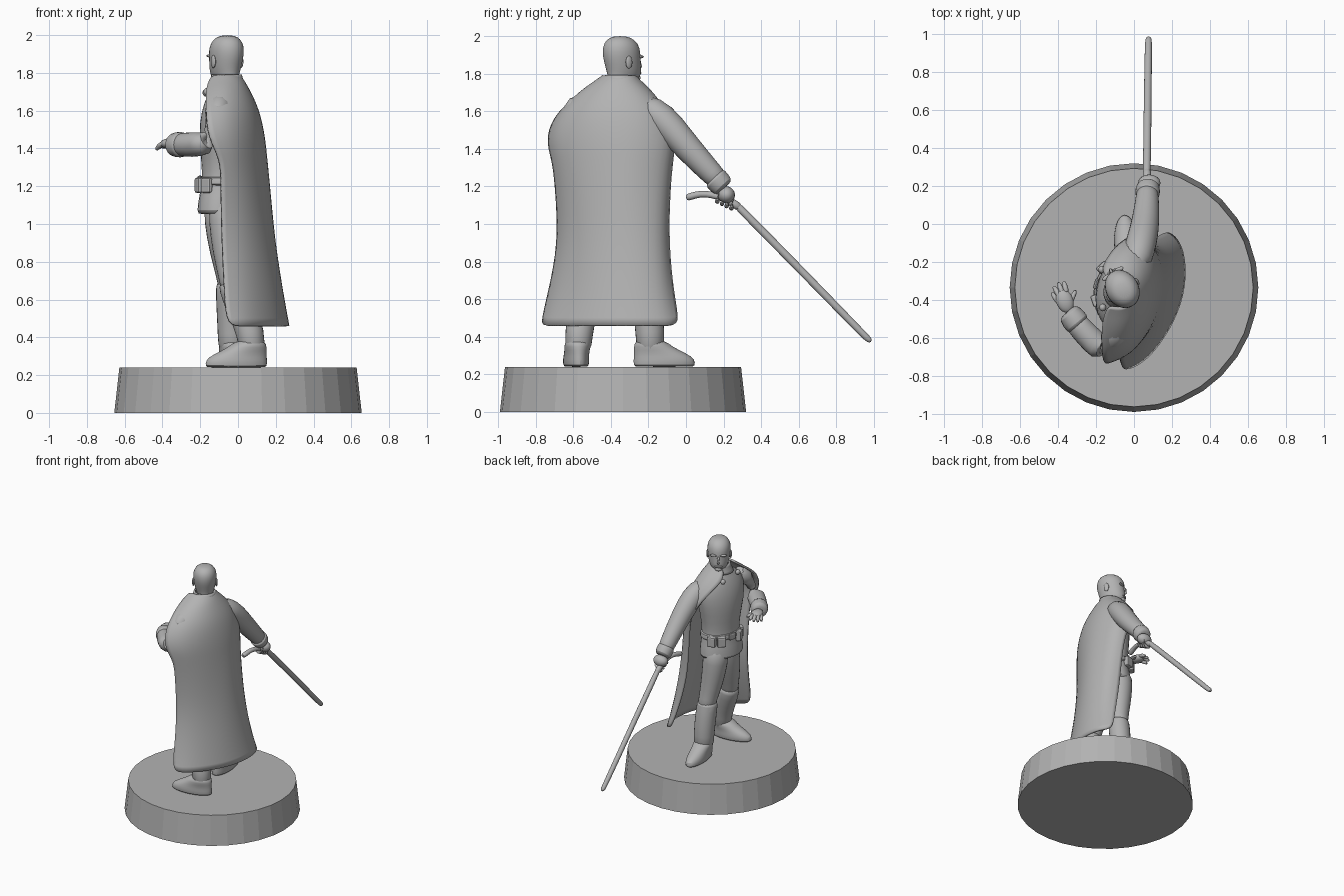
import bpy, bmesh, math
from mathutils import Vector

grey = bpy.data.materials.new("stone grey")
grey.diffuse_color = (0.45, 0.45, 0.45, 1)


def finish(name, rings, closed=True, caps=True, sub=1, thick=0, angle=50):
    """Skin a list of point rings into one object."""
    me = bpy.data.meshes.new(name)
    bm = bmesh.new()
    vs = [[bm.verts.new(p) for p in r] for r in rings]
    n = len(vs[0])
    for r0, r1 in zip(vs, vs[1:]):
        for i in range(n if closed else n - 1):
            j = (i + 1) % n
            bm.faces.new((r0[i], r0[j], r1[j], r1[i]))
    if closed and caps:
        bm.faces.new(vs[0][::-1])
        bm.faces.new(vs[-1])
    bmesh.ops.recalc_face_normals(bm, faces=bm.faces)
    bm.to_mesh(me)
    bm.free()
    me.materials.append(grey)
    ob = bpy.data.objects.new(name, me)
    bpy.context.collection.objects.link(ob)
    if sub:
        ob.modifiers.new("smooth", 'SUBSURF').levels = sub
        ob.modifiers["smooth"].render_levels = sub
    if thick:
        m = ob.modifiers.new("cloth", 'SOLIDIFY')
        m.thickness, m.offset = thick, 0
    bpy.ops.object.select_all(action='DESELECT')
    ob.select_set(True)
    bpy.context.view_layer.objects.active = ob
    if angle:
        bpy.ops.object.shade_smooth_by_angle(angle=math.radians(angle))
    return ob


def stack(name, rows, yaw, n=16, **kw):
    """Horizontal ellipses: (x, y, z, half depth along yaw, half width)."""
    c, s = math.cos(math.radians(yaw)), math.sin(math.radians(yaw))
    rings = []
    for x, y, z, a, b in rows:
        ring = []
        for i in range(n):
            t = math.tau * i / n
            u, v = a * math.cos(t), b * math.sin(t)
            ring.append((x + u * c - v * s, y + u * s + v * c, z))
        rings.append(ring)
    return finish(name, rings, **kw)


def limb(name, pts, n=12, **kw):
    """Round tube along a path of (x, y, z, radius)."""
    ps = [Vector(p[:3]) for p in pts]
    rings = []
    for i, p in enumerate(ps):
        d = (ps[min(i + 1, len(ps) - 1)] - ps[max(i - 1, 0)]).normalized()
        ref = Vector((0, 0, 1)) if abs(d.z) < 0.9 else Vector((1, 0, 0))
        u = d.cross(ref).normalized()
        v = d.cross(u)
        rings.append([p + pts[i][3] * (u * math.cos(math.tau * k / n) + v * math.sin(math.tau * k / n))
                      for k in range(n)])
    return finish(name, rings, **kw)


def ball(name, loc, scale, yaw=0, tilt=0):
    bpy.ops.mesh.primitive_uv_sphere_add(segments=16, ring_count=10, radius=1, location=loc,
                                         rotation=(0, math.radians(tilt), math.radians(yaw)))
    ob = bpy.context.object
    ob.name, ob.scale = name, scale
    ob.data.materials.append(grey)
    bpy.ops.object.shade_smooth()
    return ob


def box(name, loc, size, yaw):
    bpy.ops.mesh.primitive_cube_add(size=1, location=loc, rotation=(0, 0, math.radians(yaw)))
    ob = bpy.context.object
    ob.name, ob.scale = name, size
    ob.data.materials.append(grey)
    bpy.ops.object.transform_apply(location=False, rotation=False, scale=True)
    m = ob.modifiers.new("bevel", 'BEVEL')
    m.width, m.segments = 0.01, 2


# display base
stack("base", [(0, -0.335, 0, .655, .655), (0, -0.335, .24, .628, .628)], 0, n=32, sub=0, angle=0)

# jacket with flared skirt, belt and pouches
BODY = 165
stack("jacket", [(-.08, -.35, 1.05, .125, .175), (-.08, -.35, 1.06, .138, .19), (-.075, -.35, 1.15, .13, .175),
                 (-.07, -.35, 1.23, .118, .155), (-.07, -.35, 1.34, .125, .165), (-.07, -.355, 1.48, .135, .2),
                 (-.065, -.36, 1.6, .125, .215), (-.06, -.36, 1.69, .095, .17), (-.06, -.36, 1.74, .065, .08),
                 (-.06, -.355, 1.79, .06, .06)], BODY)
stack("belt", [(-.07, -.35, z, a, b) for z, a, b in
               ((1.2, .12, .16), (1.205, .135, .175), (1.25, .13, .17), (1.255, .115, .155))], BODY)
for k, off in enumerate((-62, -32, 34, 64)):
    t = math.radians(BODY + off)
    box("belt_pouch_%d" % k, (-.07 + .138 * math.cos(t), -.35 + .165 * math.sin(t), 1.205),
        (.045, .065, .08), BODY + off)
t = math.radians(BODY)
box("buckle", (-.07 + .135 * math.cos(t), -.35 + .135 * math.sin(t), 1.228), (.02, .06, .055), BODY)

# trousers and tall boots
legs = {
    "right": [(-.085, -.27, 1.14, .1), (-.085, -.265, 1.02, .1), (-.065, -.25, .85, .088), (-.04, -.225, .7, .07),
              (-.035, -.2, .62, .068)],
    "left": [(-.06, -.44, 1.14, .1), (-.06, -.45, 1.02, .1), (-.05, -.49, .85, .088), (-.03, -.525, .7, .07),
             (-.02, -.535, .62, .068)]}
for side, pts in legs.items():
    limb(side + "_trouser_leg", pts)
limb("right_boot_shaft", [(-.04, -.225, .69, .07), (-.04, -.225, .68, .082), (-.035, -.205, .56, .083),
                          (-.03, -.19, .42, .08), (-.03, -.19, .3, .078)])
limb("left_boot_shaft", [(-.03, -.525, .69, .07), (-.03, -.525, .68, .082), (.02, -.55, .55, .083),
                         (.07, -.57, .42, .076), (.075, -.575, .3, .074)])
for side, x, y, yaw in (("right", -.03, -.195, 95), ("left", .07, -.575, 187)):
    c, s = math.cos(math.radians(yaw)), math.sin(math.radians(yaw))
    stack(side + "_foot", [(x + c * o, y + s * o, z, a, b) for z, o, a, b in
                           ((.24, .08, .155, .055), (.245, .08, .168, .068), (.28, .08, .168, .07),
                            (.31, .06, .145, .066), (.345, .02, .105, .07), (.39, 0, .078, .072))], yaw)

# head
FACE = 122
fc, fs = math.cos(math.radians(FACE)), math.sin(math.radians(FACE))


def face(f, side, z):
    return (-.062 + f * fc - side * fs, -.342 + f * fs + side * fc, z)


stack("head", [face(o, 0, z)[:2] + (z, a, b) for z, o, a, b in
               ((1.72, -.02, .06, .058), (1.765, -.015, .07, .06), (1.775, .015, .095, .062), (1.81, .014, .1, .076),
                (1.85, .006, .103, .083), (1.89, .0, .108, .088), (1.94, -.003, .107, .09),
                (1.98, -.008, .082, .07), (2.0, -.01, .04, .035))], FACE)
limb("nose", [face(.095, 0, 1.885) + (.008,), face(.114, 0, 1.86) + (.012,), face(.122, 0, 1.838) + (.016,),
              face(.1, 0, 1.828) + (.012,)], n=8)
ball("mouth", face(.104, 0, 1.803), (.012, .03, .007), FACE)
ball("chin", face(.095, 0, 1.778), (.018, .026, .016), FACE)
for s in (-1, 1):
    ball("ear", face(-.008, s * .086, 1.86), (.02, .01, .034), FACE)
    ball("brow", face(.094, s * .035, 1.89), (.014, .03, .009), FACE)

# collar
stack("collar", [(-.06, -.355, 1.72, .095, .1), (-.06, -.352, 1.755, .085, .085), (-.06, -.35, 1.79, .078, .076)],
      FACE, caps=False, thick=.012)

# cape: rows from top to hem, each from the right edge round the back to the left edge
cape = [
    (1.785, [(-.13, -.29), (-.06, -.26), (.005, -.3), (.01, -.37), (-.03, -.43), (-.08, -.445), (-.135, -.43)]),
    (1.75, [(-.155, -.27), (-.06, -.22), (.03, -.28), (.035, -.38), (-.005, -.46), (-.08, -.5), (-.155, -.47)]),
    (1.70, [(-.17, -.23), (-.05, -.16), (.06, -.23), (.065, -.39), (.01, -.51), (-.08, -.58), (-.17, -.54)]),
    (1.60, [(-.10, -.12), (.02, -.08), (.11, -.2), (.11, -.39), (.055, -.55), (-.06, -.67), (-.17, -.68)]),
    (1.46, [(-.01, -.06), (.08, -.07), (.142, -.23), (.135, -.4), (.075, -.56), (-.03, -.7), (-.16, -.745)]),
    (1.34, [(.02, -.075), (.1, -.1), (.155, -.25), (.145, -.4), (.08, -.56), (-.01, -.67), (-.09, -.705)]),
    (1.20, [(.04, -.09), (.12, -.12), (.17, -.27), (.155, -.4), (.085, -.56), (0, -.65), (-.09, -.69)]),
    (.90, [(.06, -.1), (.16, -.13), (.2, -.27), (.175, -.42), (.095, -.56), (0, -.64), (-.085, -.67)]),
    (.62, [(.13, -.07), (.215, -.12), (.245, -.27), (.21, -.45), (.115, -.6), (.02, -.69), (-.07, -.73)]),
    (.46, [(.175, -.035), (.25, -.1), (.275, -.27), (.235, -.46), (.13, -.64), (.03, -.74), (-.06, -.77)])]
finish("cape", [[(x, y, z) for x, y in row] for z, row in cape], closed=False, sub=2, thick=.016, angle=60)
ball("clasp", (-.165, -.44, 1.7), (.018, .02, .02))
ball("clasp", (-.17, -.24, 1.695), (.018, .02, .02))

# right arm reaching down to the sword
limb("right_sleeve", [(0, -.24, 1.64, .075), (.03, -.13, 1.57, .088), (.055, -.03, 1.45, .08), (.065, .06, 1.35, .072),
                      (.07, .14, 1.265, .063), (.07, .19, 1.215, .058)])
limb("right_cuff", [(.07, .15, 1.25, .058), (.07, .155, 1.245, .07), (.075, .2, 1.195, .066), (.075, .205, 1.19, .04)])
ball("right_hand", (.08, .215, 1.155), (.046, .06, .045), 90, 35)
for k in range(4):
    y, z = .175 + .025 * k, 1.15 - .012 * k
    limb("right_finger", [(.11, y, z + .02, .013), (.1, y - .008, z - .025, .014), (.07, y - .01, z - .037, .013),
                          (.045, y - .005, z - .02, .011)], n=8)

# sword
limb("sword_hilt", [(.04, .0, 1.14, .018), (.045, .02, 1.145, .02), (.055, .08, 1.163, .018), (.065, .14, 1.155, .018),
                    (.068, .2, 1.14, .02), (.068, .27, 1.1, .024), (.068, .285, 1.085, .02)])
limb("sword_blade", [(.067, .26, 1.11, .019), (.068, .3, 1.07, .022), (.072, .64, .725, .021), (.076, .95, .405, .02),
                     (.077, .975, .383, .017), (.077, .985, .374, .008)])

# left arm bent in front of the body
limb("left_sleeve", [(-.08, -.53, 1.65, .07), (-.12, -.61, 1.59, .083), (-.14, -.655, 1.5, .08), (-.16, -.665, 1.435, .074),
                     (-.21, -.625, 1.42, .07), (-.28, -.55, 1.42, .066), (-.33, -.49, 1.42, .062)])
limb("left_cuff", [(-.29, -.535, 1.42, .06), (-.295, -.53, 1.42, .073), (-.345, -.465, 1.42, .068),
                   (-.35, -.46, 1.42, .035)])
ball("left_hand", (-.365, -.405, 1.425), (.065, .045, .028), 110)
tips = [(-.435, -.36, 1.39), (-.425, -.325, 1.395), (-.4, -.305, 1.4), (-.37, -.3, 1.405), (-.305, -.345, 1.4)]
roots = [(-.395, -.415, 1.425), (-.39, -.385, 1.43), (-.375, -.37, 1.43), (-.355, -.365, 1.43), (-.345, -.43, 1.42)]
for a, b in zip(roots, tips):
    mid = [(p + q) / 2 for p, q in zip(a, b)]
    limb("left_finger", [a + (.016,), (mid[0], mid[1], mid[2] + .01, .016), b + (.011,)], n=8)
